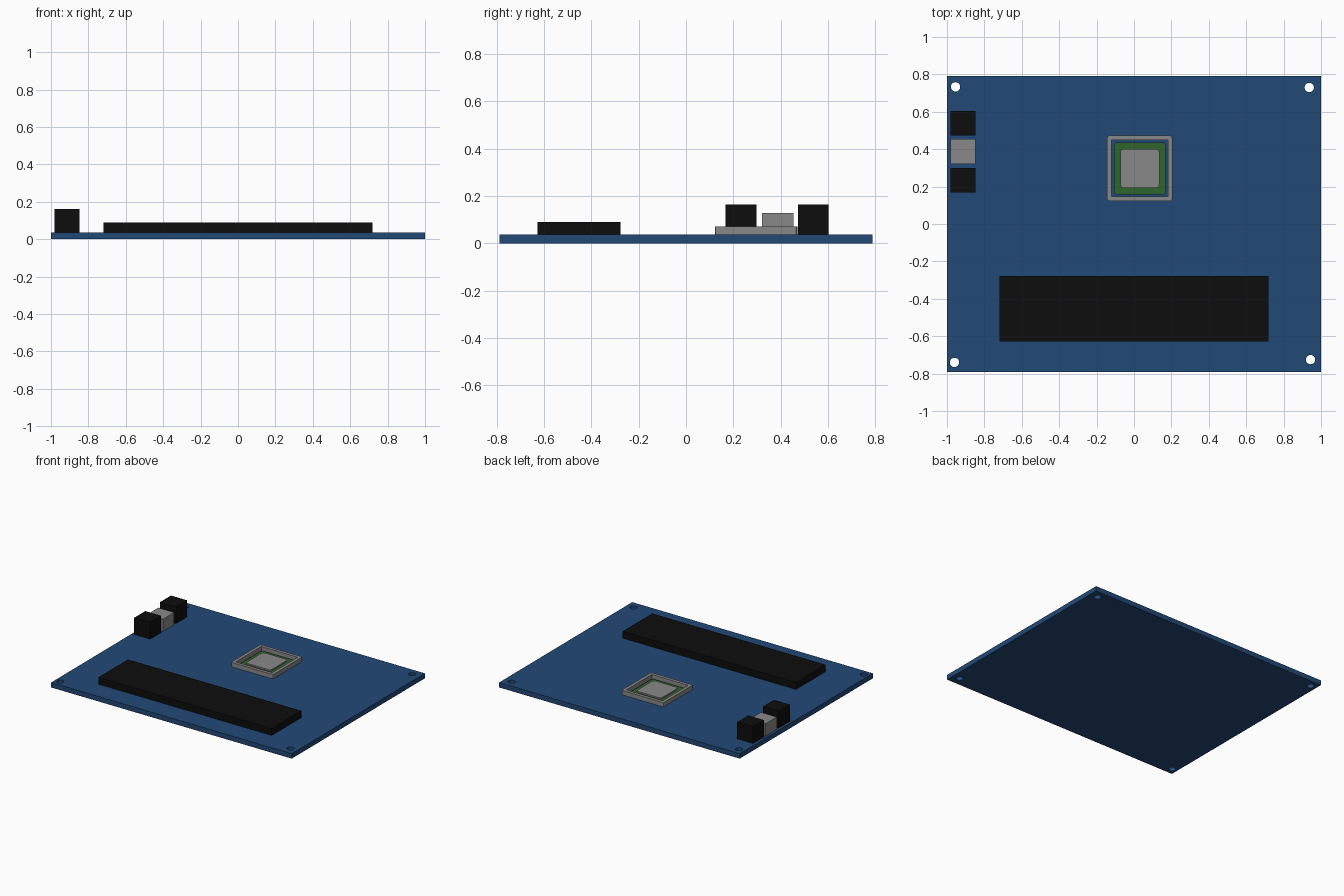
import bpy, bmesh

if "Cube" in bpy.data.objects:
    bpy.data.objects.remove(bpy.data.objects["Cube"])


def material(name, r, g, b):
    m = bpy.data.materials.new(name)
    m.diffuse_color = (r, g, b, 1)
    m.use_nodes = True
    m.node_tree.nodes["Principled BSDF"].inputs["Base Color"].default_value = m.diffuse_color
    return m


BLUE = material("board_blue", 0.016, 0.066, 0.185)
BLACK = material("plastic_black", 0.004, 0.004, 0.004)
GREY = material("metal_grey", 0.25, 0.25, 0.25)
GREEN = material("substrate_green", 0.03, 0.13, 0.025)


def slab(name, x, y, z, mat, corner=0.0, segments=1):
    """Box from (min, max) ranges, with optionally cut or rounded upright edges."""
    bm = bmesh.new()
    bmesh.ops.create_cube(bm, size=1)
    for v in bm.verts:
        for i, (lo, hi) in enumerate((x, y, z)):
            v.co[i] = hi if v.co[i] > 0 else lo
    if corner:
        upright = [e for e in bm.edges
                   if abs(e.verts[0].co.z - e.verts[1].co.z) > 1e-5]
        bmesh.ops.bevel(bm, geom=upright, offset=corner, segments=segments,
                        profile=0.5, affect='EDGES')
    mesh = bpy.data.meshes.new(name)
    bm.to_mesh(mesh)
    bm.free()
    mesh.materials.append(mat)
    obj = bpy.data.objects.new(name, mesh)
    bpy.context.collection.objects.link(obj)
    return obj


def cut(target, cutter):
    """Subtract the cutter from the target and remove the cutter."""
    mod = target.modifiers.new("cut", 'BOOLEAN')
    mod.operation = 'DIFFERENCE'
    mod.solver = 'EXACT'
    mod.object = cutter
    bpy.context.view_layer.objects.active = target
    bpy.ops.object.modifier_apply(modifier=mod.name)
    bpy.data.objects.remove(cutter, do_unlink=True)


TOP = 0.037

# Circuit board with four mounting holes
board = slab("circuit_board", (-1, 1), (-0.79, 0.79), (0, TOP), BLUE)
for hx, hy in ((-0.954, 0.733), (0.937, 0.73), (0.944, -0.725), (-0.96, -0.74)):
    bpy.ops.mesh.primitive_cylinder_add(vertices=32, radius=0.025, depth=0.2,
                                        location=(hx, hy, 0.02))
    hole = bpy.context.object
    hole.hide_render = True
    hole.data.materials.append(BLUE)
    cut(board, hole)

# Long memory block
slab("memory_block", (-0.72, 0.72), (-0.628, -0.277), (TOP, 0.089), BLACK)

# Row of edge connectors
slab("connector_front", (-0.98, -0.848), (0.168, 0.299), (TOP, 0.163), BLACK)
slab("connector_middle", (-0.98, -0.848), (0.322, 0.454), (TOP, 0.129), GREY)
slab("connector_back", (-0.98, -0.848), (0.473, 0.604), (TOP, 0.163), BLACK)


# Processor: open frame, green substrate and metal lid on one centre
def centred(name, half, z, mat, corner, segments=1):
    cx, cy = 0.031, 0.297
    return slab(name, (cx - half, cx + half), (cy - half, cy + half), z,
                mat, corner, segments)


frame = centred("processor_frame", 0.175, (TOP, 0.07), GREY, 0.012, 2)
cut(frame, centred("frame_opening", 0.151, (TOP - 0.05, 0.12), GREY, 0.0))
centred("processor_substrate", 0.138, (TOP, 0.047), GREEN, 0.01)
centred("processor_lid", 0.104, (0.047, 0.057), GREY, 0.018, 3)
